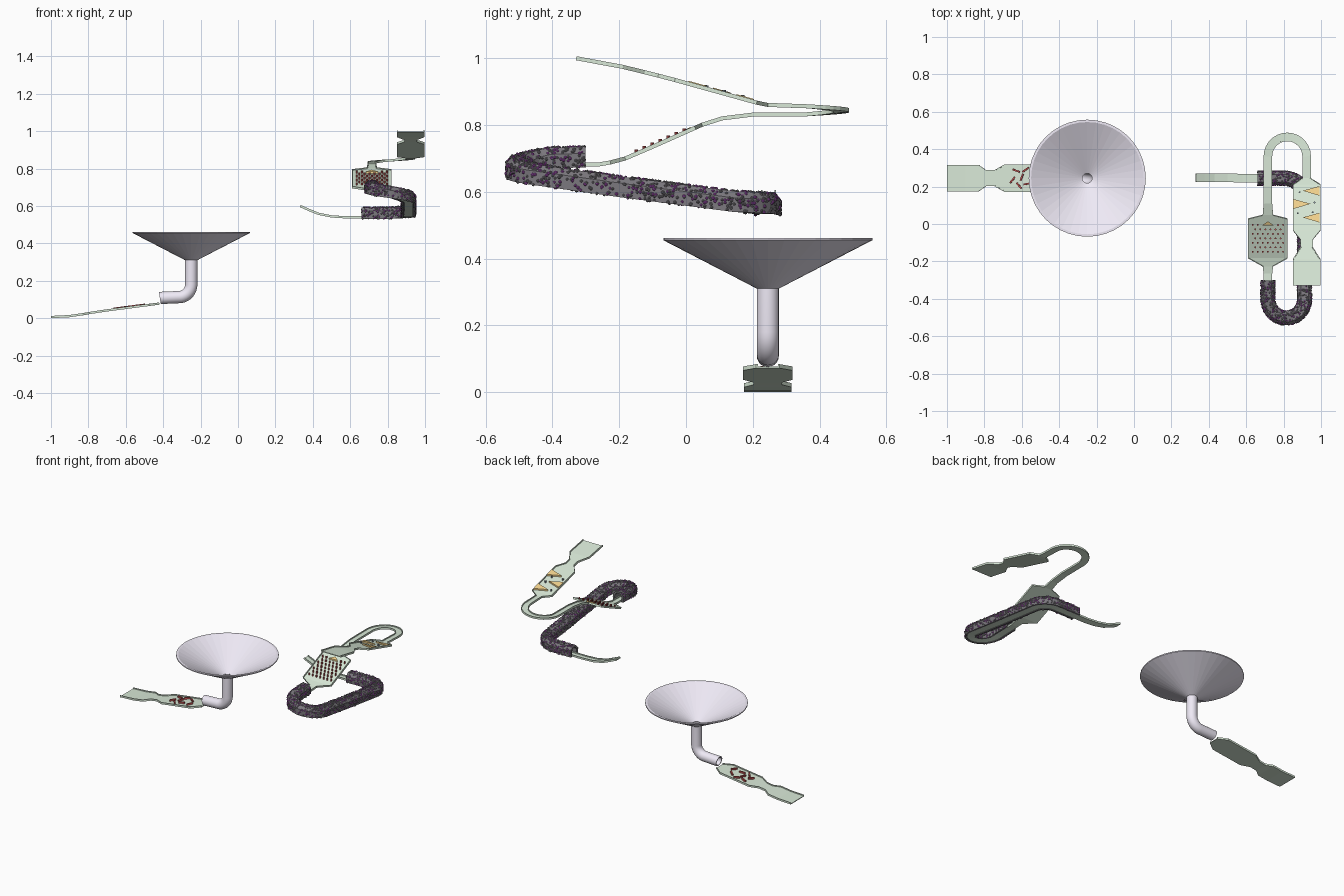
import bpy, bmesh, math, random
from mathutils import Vector, Matrix

if "Cube" in bpy.data.objects:
    bpy.data.objects.remove(bpy.data.objects["Cube"])

random.seed(4)


def material(name, rgb):
    m = bpy.data.materials.new(name)
    m.diffuse_color = (*rgb, 1)
    m.use_nodes = True
    m.node_tree.nodes["Principled BSDF"].inputs["Base Color"].default_value = m.diffuse_color
    return m


GREEN = material("pale_green", (0.69, 0.81, 0.68))
LILAC = material("lilac", (0.86, 0.82, 0.92))
ROCK = material("dark_rock", (0.2, 0.19, 0.21))
PURPLE = material("purple", (0.36, 0.08, 0.45))
RED = material("dark_red", (0.5, 0.08, 0.08))
ORANGE = material("orange", (0.9, 0.65, 0.27))
STEEL = material("dark_steel", (0.25, 0.3, 0.35))


def finish(name, bm, mat):
    bmesh.ops.recalc_face_normals(bm, faces=bm.faces[:])
    me = bpy.data.meshes.new(name)
    bm.to_mesh(me)
    bm.free()
    me.materials.append(mat)
    ob = bpy.data.objects.new(name, me)
    bpy.context.collection.objects.link(ob)
    return ob


def loft(name, rings, mat, caps=True, loop=False):
    """Bridge a row of equal rings of points into a surface."""
    bm = bmesh.new()
    vs = [[bm.verts.new(p) for p in r] for r in rings]
    n = len(vs[0])
    pairs = list(zip(vs, vs[1:])) + ([(vs[-1], vs[0])] if loop else [])
    for a, b in pairs:
        for i in range(n):
            bm.faces.new((a[i], a[(i + 1) % n], b[(i + 1) % n], b[i]))
    if caps and not loop:
        bm.faces.new(vs[0])
        bm.faces.new(vs[-1])
    return finish(name, bm, mat)


def sections(path, profile):
    """Place profile(width) across each path point (x, y, z, width)."""
    rings = []
    pts = [Vector(p[:3]) for p in path]
    for i, p in enumerate(pts):
        t = pts[min(i + 1, len(pts) - 1)] - pts[max(i - 1, 0)]
        side = Vector((t.y, -t.x, 0)).normalized()
        up = side.cross(t).normalized()
        rings.append([p + side * s + up * h for s, h in profile(path[i][3])])
    return rings


def arc(cx, cy, r, a0, a1, z0, z1, w, n=12):
    out = []
    for i in range(n + 1):
        f = i / n
        a = math.radians(a0 + (a1 - a0) * f)
        out.append((cx + r * math.cos(a), cy + r * math.sin(a), z0 + (z1 - z0) * f, w))
    return out


def channel(w, t=0.005, b=0.005, h=0.012):
    w /= 2
    return [(-w, 0), (w, 0), (w, h), (w - t, h), (w - t, b), (-w + t, b), (-w + t, h), (-w, h)]


def height(path, axis, v):
    """Track floor height where the path crosses v along the axis."""
    for a, b in zip(path, path[1:]):
        lo, hi = sorted((a[axis], b[axis]))
        if lo <= v <= hi and hi > lo:
            return a[2] + (b[2] - a[2]) * (v - a[axis]) / (b[axis] - a[axis])
    return path[0][2]


def pegs(name, spots, r, h, mat):
    bm = bmesh.new()
    for x, y, z in spots:
        bmesh.ops.create_cone(bm, cap_ends=True, segments=8, radius1=r, radius2=r, depth=h,
                              matrix=Matrix.Translation((x, y, z + h / 2)))
    return finish(name, bm, mat)


# Upper track: start plate, obstacle section, bend, peg field, tunnel floor, exit lip
W, X1, X2 = 0.046, 0.923, 0.716
start = [(X1, -0.33, 0.994, 0.148), (X1, -0.19, 0.968, 0.148), (X1, -0.125, 0.952, 0.066),
         (X1, -0.085, 0.942, 0.066), (X1, -0.035, 0.929, 0.148), (X1, 0.21, 0.861, 0.148),
         (X1, 0.245, 0.854, W)]
bend = arc(0.8195, 0.362, 0.1035, 0, 180, 0.85, 0.826, W, 14)
field = [(X2, 0.2, 0.825, W), (X2, 0.11, 0.814, W), (X2, 0.05, 0.795, W + 0.01),
         (X2, 0.03, 0.786, 0.212), (X2, -0.08, 0.737, 0.212), (X2, -0.18, 0.694, 0.212),
         (X2, -0.225, 0.682, 0.056), (X2, -0.265, 0.675, W)]
tunnel = ([(X2, -0.3, 0.675, W)] + arc(0.814, -0.405, 0.098, 180, 360, 0.672, 0.615, W, 12)
          + [(0.912, -0.2, 0.586, W), (0.912, 0, 0.56, W)]
          + arc(0.807, 0.14, 0.105, 0, 90, 0.542, 0.533, W, 7) + [(0.66, 0.245, 0.533, W)])
exit_lip = [(0.58, 0.245, 0.533, W), (0.5, 0.247, 0.538, W), (0.43, 0.247, 0.552, W),
            (0.375, 0.247, 0.574, W), (0.33, 0.247, 0.594, W)]
loft("upper_track", sections(start + bend + field + tunnel + exit_lip, channel), GREEN)


# Rocky tunnel shell: chamfered arch straddling the track
def arch(w):
    o = [(0.037, -0.002), (0.037, 0.04), (0.02, 0.06), (-0.02, 0.06), (-0.037, 0.04), (-0.037, -0.002)]
    i = [(-0.025, -0.002), (-0.025, 0.036), (-0.014, 0.05), (0.014, 0.05), (0.025, 0.036), (0.025, -0.002)]
    return o + i


rings = sections(tunnel, arch)
loft("tunnel_shell", rings, ROCK)

# Studs scattered over the outer tunnel faces
cells = [(a[k], a[k + 1], b[k], b[k + 1]) for a, b in zip(rings, rings[1:]) for k in range(5)]
areas = [((c[1] - c[0]).length + (c[3] - c[2]).length) * ((c[2] - c[0]).length + (c[3] - c[1]).length)
         for c in cells]
for name, count, mat in (("purple_studs", 550, PURPLE), ("rock_studs", 900, ROCK)):
    bm = bmesh.new()
    for c in random.choices(cells, areas, k=count):
        u, v = random.random(), random.random()
        p = c[0].lerp(c[1], u).lerp(c[2].lerp(c[3], u), v)
        bmesh.ops.create_icosphere(bm, subdivisions=1, radius=random.uniform(0.004, 0.006),
                                   matrix=Matrix.Translation(p))
    finish(name, bm, mat)

# Peg field with staggered pins
spots = []
for row in range(7):
    y = -0.005 - 0.024 * row
    n = 7 if row % 2 == 0 else 6
    for i in range(n):
        x = X2 + (i - (n - 1) / 2) * 0.027
        if row or abs(x - X2) > 0.03:
            spots.append((x, y, height(field, 1, y) + 0.003))
pegs("field_pins", spots, 0.005, 0.016, RED)


# Wedges: small sloped triangular prisms
def wedge(name, tri, path):
    lo = [(x, y, height(path, 1, y) + 0.003) for x, y in tri]
    loft(name, [lo, [(x, y, z + 0.012) for x, y, z in lo]], ORANGE)


wedge("field_divider", [(X2 - 0.032, -0.008), (X2 + 0.032, -0.008), (X2, 0.014)], field)
for i, (y, s) in enumerate(((0.178, 1), (0.108, -1), (0.035, 1))):
    edge = X1 + s * 0.069
    wedge(f"deflector_{i}", [(edge, y - 0.027), (edge, y + 0.025), (edge - s * 0.09, y)], start)
pegs("deflector_pins", [(x, y, height(start, 1, y) + 0.003) for x, y in
                        ((0.875, 0.058), (0.955, 0.063), (0.885, 0.17), (0.965, 0.115))],
     0.005, 0.014, STEEL)

# Funnel: hollow cone
FX, FY, N = -0.25, 0.245, 40


def circle(c, r, ax=Vector((1, 0, 0)), n=N):
    b = Vector((0, 1, 0))
    return [Vector(c) + ax * (r * math.cos(2 * math.pi * i / n)) + b * (r * math.sin(2 * math.pi * i / n))
            for i in range(n)]


cone = [(0.033, 0.31), (0.313, 0.455), (0.313, 0.462), (0.3, 0.462), (0.027, 0.318)]
loft("funnel", [circle((FX, FY, z), r) for r, z in cone], LILAC, loop=True)

# Bent outlet pipe with a hollow bore
R, A = 0.068, math.radians(80)
mids = [((FX, FY, 0.315), 0)]
for i in range(9):
    a = A * i / 8
    mids.append(((FX - R + R * math.cos(a), FY, 0.18 - R * math.sin(a)), a))
mids.append(((-0.418, FY, 0.108), A))
ring = lambda m, r: circle(m[0], r, Vector((math.cos(m[1]), 0, -math.sin(m[1]))), 20)
pipe = loft("outlet_pipe", [ring(m, 0.033) for m in mids] + [ring(m, 0.026) for m in reversed(mids)],
            LILAC, loop=True)
bpy.context.view_layer.objects.active = pipe
pipe.select_set(True)
bpy.ops.object.shade_smooth_by_angle(angle=math.radians(35))

# Lower track with scattered sticks
lower = [(-0.42, FY, 0.072, 0.07), (-0.475, FY, 0.065, 0.148), (-0.69, FY, 0.037, 0.148),
         (-0.745, FY, 0.029, 0.086), (-0.79, FY, 0.022, 0.086), (-0.83, FY, 0.015, 0.142),
         (-0.9, FY, 0.005, 0.142), (-1.0, FY, 0.0, 0.142)]
loft("lower_track", sections(lower, channel), GREEN)
bm = bmesh.new()
for x, y, a in ((-0.65, 0.235, 50), (-0.63, 0.285, -20), (-0.615, 0.205, -50), (-0.6, 0.25, 70),
                (-0.58, 0.29, 35), (-0.57, 0.215, 10), (-0.53, 0.27, -40), (-0.51, 0.215, 60)):
    m = (Matrix.Translation((x, y, height(lower, 0, x) + 0.01)) @ Matrix.Rotation(math.radians(-7), 4, 'Y')
         @ Matrix.Rotation(math.radians(a), 4, 'Z') @ Matrix.Diagonal((0.04, 0.009, 0.012, 1)))
    bmesh.ops.create_cube(bm, size=1, matrix=m)
finish("stick_obstacles", bm, RED)
